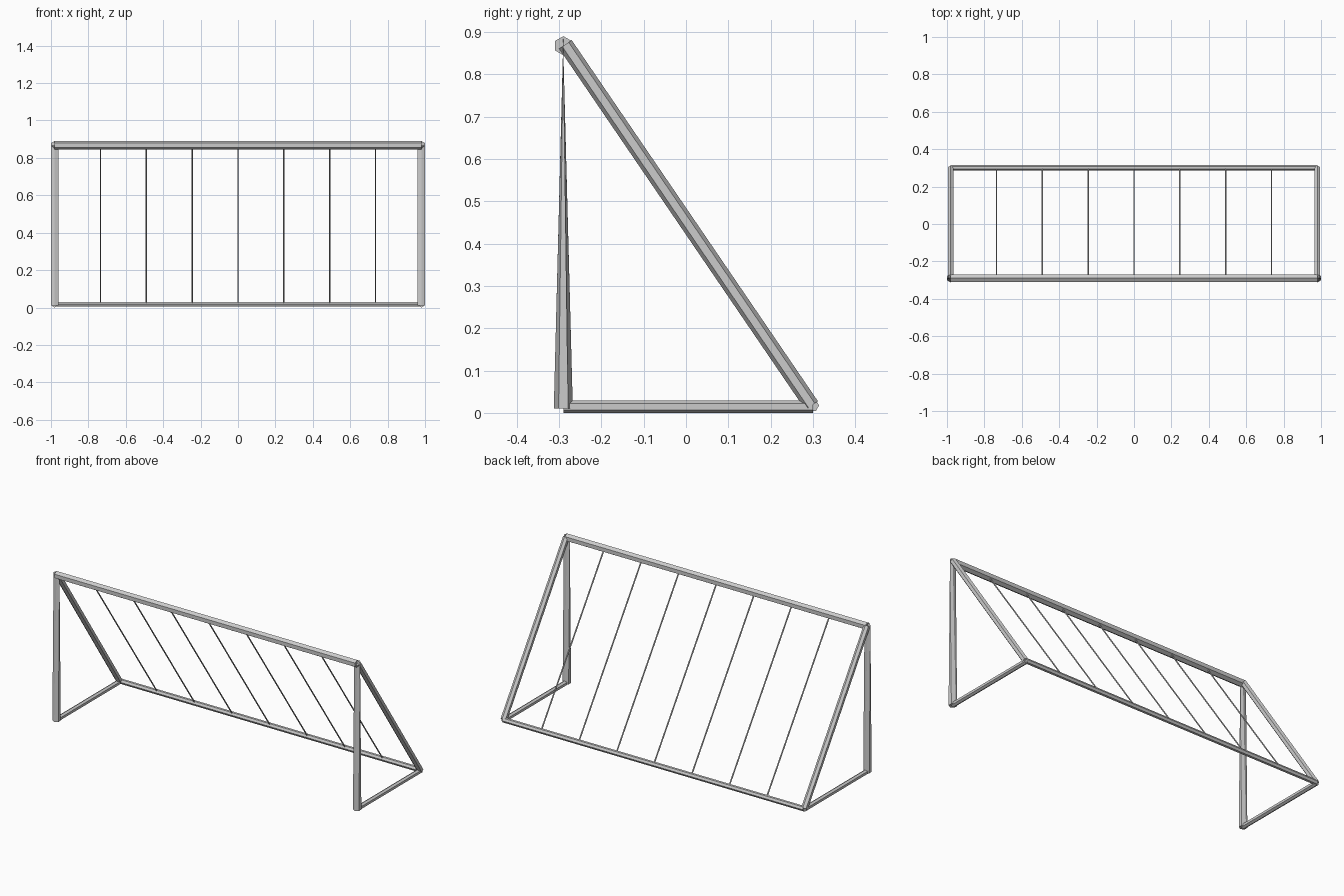
import bpy, bmesh, math
from mathutils import Vector

cube = bpy.data.objects.get("Cube")
if cube:
    bpy.data.objects.remove(cube, do_unlink=True)

grey = bpy.data.materials.new("light grey metal")
grey.use_nodes = True
grey.diffuse_color = (0.6, 0.6, 0.6, 1)
grey.node_tree.nodes["Principled BSDF"].inputs["Base Color"].default_value = (0.6, 0.6, 0.6, 1)


def ring(bm, centre, radius, tip, side, sides):
    # polygon ring with its first corner towards tip
    steps = [2 * math.pi * i / sides for i in range(sides)]
    return [bm.verts.new(centre + radius * (math.cos(a) * tip + math.sin(a) * side)) for a in steps]


def tube(name, start, end, radius, tip, end_tip=None, side=None, sides=6):
    # capped straight tube; end_tip turns the far ring into another plane
    start, end, tip = Vector(start), Vector(end), Vector(tip)
    side = Vector(side) if side else (end - start).cross(tip).normalized()
    if not end_tip:
        tip = side.cross(end - start).normalized()
    bm = bmesh.new()
    a = ring(bm, start, radius, tip, side, sides)
    b = ring(bm, end, radius, Vector(end_tip) if end_tip else tip, side, sides)
    for i in range(sides):
        j = (i + 1) % sides
        bm.faces.new((a[i], a[j], b[j], b[i]))
    bm.faces.new(a[::-1])
    bm.faces.new(b)
    bmesh.ops.recalc_face_normals(bm, faces=bm.faces)
    mesh = bpy.data.meshes.new(name)
    bm.to_mesh(mesh)
    bm.free()
    mesh.materials.append(grey)
    obj = bpy.data.objects.new(name, mesh)
    bpy.context.collection.objects.link(obj)


HALF = 0.98
FRONT, BACK = -0.29, 0.30
TOP, LOW = 0.868, 0.0175
UP = (0, 0, 1)

# Side frames: post, sloping brace and ground bar
for label, x in (("left", HALF), ("right", -HALF)):
    tube(label + "_post", (x, FRONT, 0.01), (x, FRONT, TOP), 0.0225,
         (0, -1, 0), end_tip=UP, side=(1, 0, 0))
    tube(label + "_brace", (x, FRONT + 0.005, TOP + 0.003), (x, BACK - 0.003, LOW), 0.018, UP)
    tube(label + "_ground_bar", (x, FRONT, 0.0145), (x, BACK, 0.0145), 0.0145, UP)

# Long bars
tube("crossbar", (-HALF, FRONT, TOP), (HALF, FRONT, TOP), 0.0225, UP)
tube("back_bar", (-HALF, BACK, LOW), (HALF, BACK, LOW), 0.0145, (0, 0.5, 0.85))

# Net cords
for i in range(-3, 4):
    x = i * HALF / 4
    tube(f"net_cord_{i + 4}", (x, FRONT, TOP), (x, BACK, LOW), 0.004, UP)
